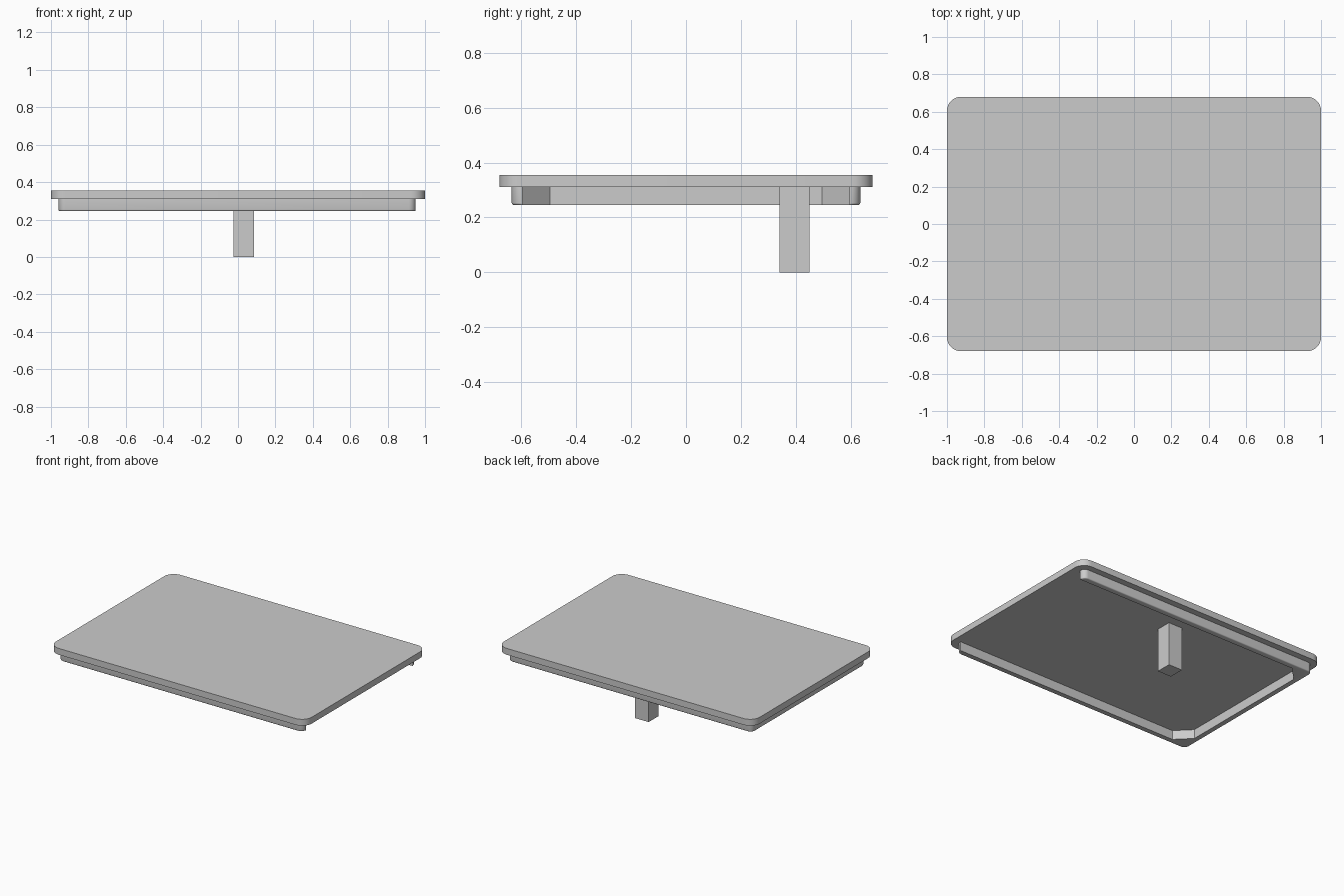
import bpy, bmesh, math
from mathutils import Vector

cube = bpy.data.objects.get("Cube")
if cube:
    bpy.data.objects.remove(cube, do_unlink=True)

# One plain grey for every part
grey = bpy.data.materials.new("plain_grey")
grey.use_nodes = True
grey.diffuse_color = (0.6, 0.6, 0.6, 1)
grey.node_tree.nodes["Principled BSDF"].inputs["Base Color"].default_value = (0.6, 0.6, 0.6, 1)


def rounded(corners, steps=8):
    """Outline from (x, y, radius) corners, with arcs where the radius is not zero."""
    outline = []
    for i, (x, y, r) in enumerate(corners):
        p = Vector((x, y))
        if r == 0:
            outline.append(p)
            continue
        a = (Vector(corners[i - 1][:2]) - p).normalized()
        b = (Vector(corners[(i + 1) % len(corners)][:2]) - p).normalized()
        # Right-angled corner: sweep from one tangent point to the other
        for k in range(steps + 1):
            t = k / steps * math.pi / 2
            outline.append(p + r * (a + b) - r * (b * math.cos(t) + a * math.sin(t)))
    return outline


def extrude(name, corners, z0, z1, soft_edge=None, soft=0.0):
    """Prism from an outline; soft_edge picks the bottom edges to round."""
    bm = bmesh.new()
    face = bm.faces.new([bm.verts.new((p.x, p.y, z0)) for p in rounded(corners)])
    top = bmesh.ops.extrude_face_region(bm, geom=[face])["geom"]
    bmesh.ops.translate(bm, vec=(0, 0, z1 - z0),
                        verts=[g for g in top if isinstance(g, bmesh.types.BMVert)])
    if soft_edge:
        edges = [e for e in bm.edges if all(v.co.z < z0 + 1e-4 and soft_edge(v.co) for v in e.verts)]
        bmesh.ops.bevel(bm, geom=edges, offset=soft, segments=3, profile=0.5, affect='EDGES')
    bmesh.ops.recalc_face_normals(bm, faces=bm.faces)
    mesh = bpy.data.meshes.new(name)
    bm.to_mesh(mesh)
    bm.free()
    mesh.materials.append(grey)
    obj = bpy.data.objects.new(name, mesh)
    bpy.context.collection.objects.link(obj)
    bpy.ops.object.select_all(action='DESELECT')
    obj.select_set(True)
    bpy.context.view_layer.objects.active = obj
    bpy.ops.object.shade_smooth_by_angle(angle=math.radians(32))
    return obj


# Top plate with rounded corners
W, D, R = 1.0, 0.68, 0.075
extrude("top_plate", [(W, D, R), (-W, D, R), (-W, -D, R), (W, -D, R)], 0.31, 0.355)

# Rail under three sides, open on the +x side, chamfered inside its corners
left, right, outer, inner, r = -0.96, 0.95, 0.635, 0.595, 0.037
rail = [(right, outer, r), (left, outer, r), (left, -outer, r), (right, -outer, r),
        (right, -inner, 0), (left + 0.14, -inner, 0), (left + 0.04, -inner + 0.1, 0),
        (left + 0.04, inner - 0.1, 0), (left + 0.14, inner, 0), (right, inner, 0)]
extrude("under_rail", rail, 0.245, 0.31,
        lambda c: abs(c.y) > inner + 0.001 or c.x < left + 0.01, 0.008)

# Square post beneath the plate
extrude("support_post", [(0.085, 0.45, 0), (-0.023, 0.45, 0), (-0.023, 0.34, 0), (0.085, 0.34, 0)], 0, 0.31)
